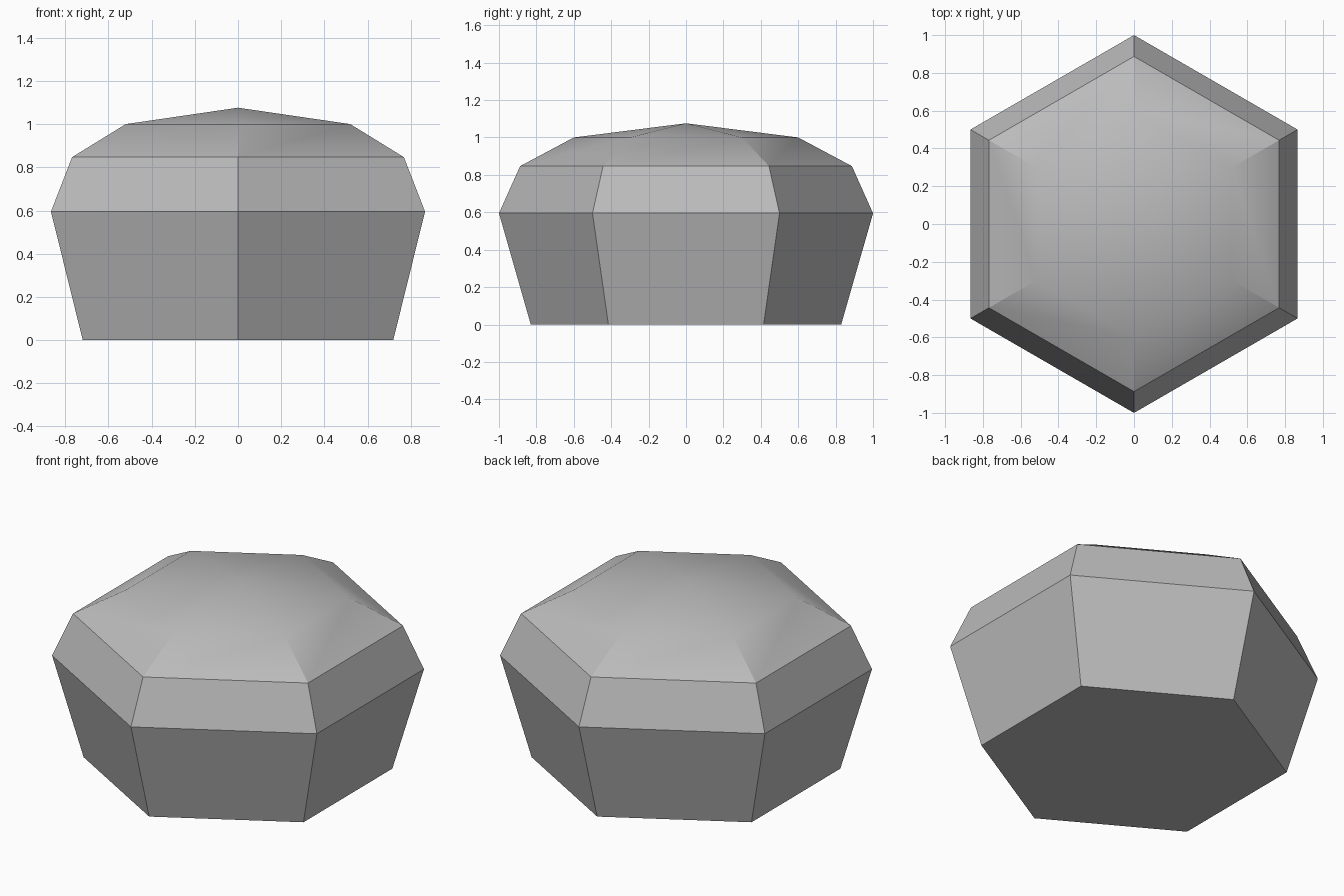
import bpy, bmesh, math

# Remove the default cube
cube = bpy.data.objects.get("Cube")
if cube:
    bpy.data.objects.remove(cube, do_unlink=True)

# Single grey material
grey = bpy.data.materials.new("plain_grey")
grey.use_nodes = True
colour = (0.5, 0.5, 0.5, 1)
grey.diffuse_color = colour
grey.node_tree.nodes["Principled BSDF"].inputs["Base Color"].default_value = colour

# Profile from the base to the crown: (corner radius, height)
SIDES = 6
PROFILE = [(0.83, 0), (1, 0.595), (0.887, 0.847), (0.6, 1)]
APEX = 1.076

bm = bmesh.new()
rings = []
for radius, z in PROFILE:
    ring = []
    for i in range(SIDES):
        a = math.pi / 2 + math.tau * i / SIDES
        ring.append(bm.verts.new((radius * math.cos(a), radius * math.sin(a), z)))
    rings.append(ring)

# Flat underside, wall bands and the fan closing the crown
bm.faces.new(rings[0][::-1])
top = bm.verts.new((0, 0, APEX))
for i in range(SIDES):
    j = (i + 1) % SIDES
    for low, high in zip(rings, rings[1:]):
        bm.faces.new((low[i], low[j], high[j], high[i]))
    bm.faces.new((rings[-1][i], rings[-1][j], top))

mesh = bpy.data.meshes.new("faceted_dome")
bm.to_mesh(mesh)
bm.free()
mesh.materials.append(grey)
dome = bpy.data.objects.new("faceted_dome", mesh)
bpy.context.collection.objects.link(dome)

# Soft crown, crisp edges elsewhere
bpy.ops.object.select_all(action="DESELECT")
dome.select_set(True)
bpy.context.view_layer.objects.active = dome
bpy.ops.object.shade_smooth_by_angle(angle=math.radians(29.5))
